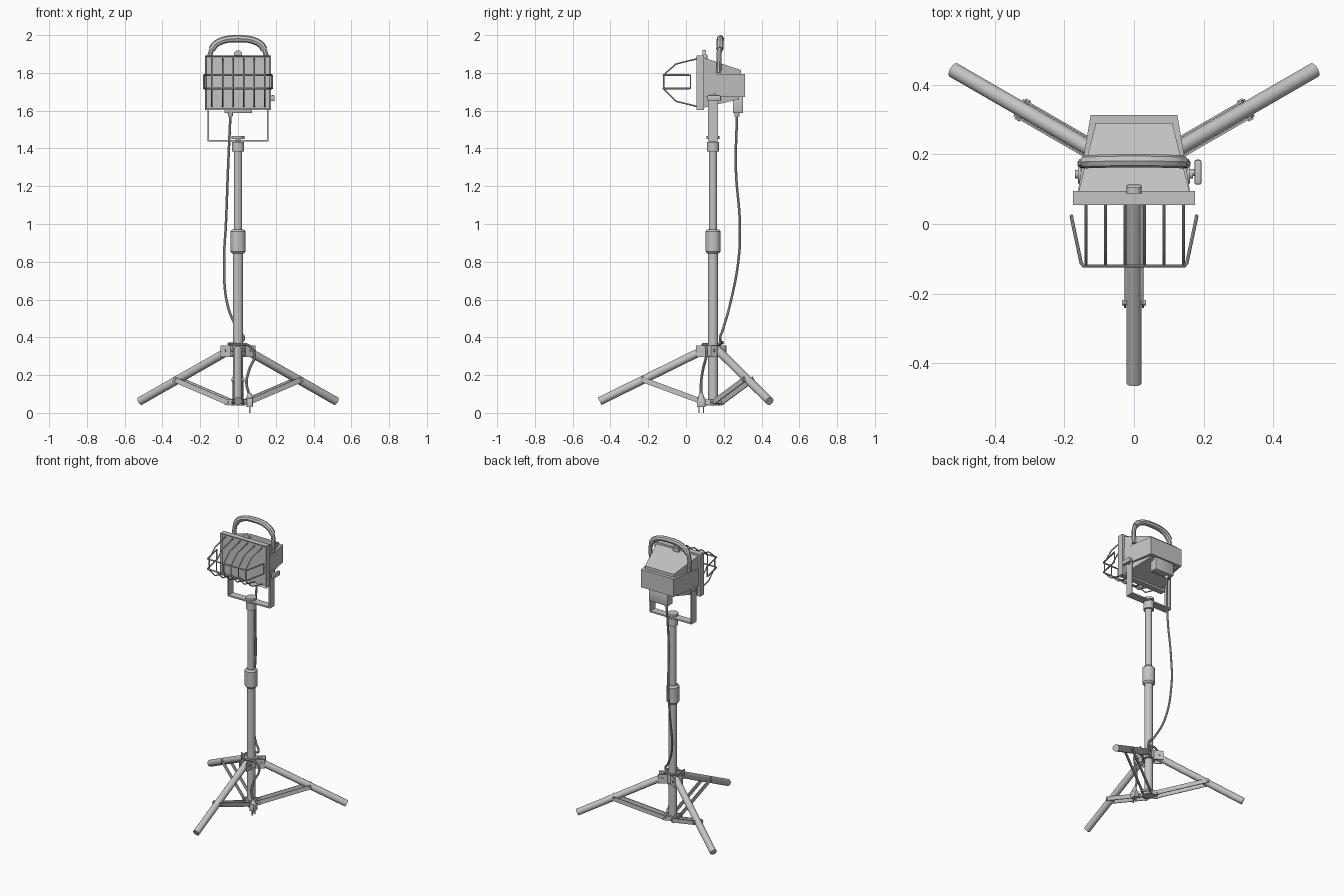
import bpy, bmesh, math
from mathutils import Vector, Matrix

cube = bpy.data.objects.get("Cube")
if cube:
    bpy.data.objects.remove(cube, do_unlink=True)

grey = bpy.data.materials.new("light_grey")
grey.use_nodes = True
grey.diffuse_color = (0.55, 0.55, 0.55, 1)
grey.node_tree.nodes["Principled BSDF"].inputs["Base Color"].default_value = (0.55, 0.55, 0.55, 1)

POLE_Y = 0.143


def finish(name, bm):
    """Turn a bmesh into a named object with sharp edges kept."""
    bmesh.ops.recalc_face_normals(bm, faces=bm.faces)
    mesh = bpy.data.meshes.new(name)
    bm.to_mesh(mesh)
    bm.free()
    mesh.materials.append(grey)
    mesh.shade_smooth()
    mesh.set_sharp_from_angle(angle=math.radians(35))
    obj = bpy.data.objects.new(name, mesh)
    bpy.context.collection.objects.link(obj)
    return obj


def rod(name, a, b, r, r2=None, sides=24):
    a, b = Vector(a), Vector(b)
    bm = bmesh.new()
    bmesh.ops.create_cone(bm, cap_ends=True, segments=sides, radius1=r,
                          radius2=r if r2 is None else r2, depth=(b - a).length)
    turn = (b - a).to_track_quat('Z', 'Y').to_matrix().to_4x4()
    bm.transform(Matrix.Translation((a + b) / 2) @ turn)
    return finish(name, bm)


def box(name, x, y, z, bevel=0.0, matrix=None):
    """Box from ranges along each axis."""
    bm = bmesh.new()
    bmesh.ops.create_cube(bm, size=1)
    for v in bm.verts:
        v.co = [r[0] if c < 0 else r[1] for c, r in zip(v.co, (x, y, z))]
    if bevel:
        bmesh.ops.bevel(bm, geom=bm.edges[:], offset=bevel, segments=2, affect='EDGES', profile=0.5)
    if matrix:
        bm.transform(matrix)
    return finish(name, bm)


def taper(name, y0, half0, z0, y1, half1, z1):
    """Box between a front rectangle and a back rectangle."""
    bm = bmesh.new()
    rings = [[bm.verts.new((sx * h, y, z[k])) for sx, k in ((-1, 0), (1, 0), (1, 1), (-1, 1))]
             for y, h, z in ((y0, half0, z0), (y1, half1, z1))]
    bm.faces.new(rings[0])
    bm.faces.new(rings[1])
    for i in range(4):
        j = (i + 1) % 4
        bm.faces.new((rings[0][i], rings[0][j], rings[1][j], rings[1][i]))
    return finish(name, bm)


def tube(name, points, r, closed=False, smooth=False):
    curve = bpy.data.curves.new(name, 'CURVE')
    curve.dimensions = '3D'
    curve.bevel_depth = r
    curve.bevel_resolution = 2
    curve.use_fill_caps = True
    curve.resolution_u = 8
    s = curve.splines.new('BEZIER' if smooth else 'POLY')
    pts = s.bezier_points if smooth else s.points
    pts.add(len(points) - 1)
    for p, co in zip(pts, points):
        if smooth:
            p.co = co
            p.handle_left_type = p.handle_right_type = 'AUTO'
        else:
            p.co = (*co, 1)
    s.use_cyclic_u = closed
    temp = bpy.data.objects.new(name + "_path", curve)
    bpy.context.collection.objects.link(temp)
    graph = bpy.context.evaluated_depsgraph_get()
    mesh = bpy.data.meshes.new_from_object(temp.evaluated_get(graph))
    bpy.data.objects.remove(temp, do_unlink=True)
    bm = bmesh.new()
    bm.from_mesh(mesh)
    return finish(name, bm)


def pole(name, z0, z1, r, r2=None):
    return rod(name, (0, POLE_Y, z0), (0, POLE_Y, z1), r, r2, 32)


# Telescopic pole
pole("lower_pole", 0.04, 0.86, 0.027)
pole("upper_pole", 0.86, 1.40, 0.022)
pole("pole_coupler", 0.855, 0.96, 0.04)
pole("coupler_top", 0.96, 0.972, 0.04, 0.03)
pole("coupler_base", 0.855, 0.843, 0.04, 0.03)
pole("pole_cap", 1.385, 1.435, 0.033)
pole("bracket_bolt", 1.43, 1.455, 0.014)
pole("bracket_nut", 1.45, 1.465, 0.034)
pole("leg_collar", 0.30, 0.36, 0.042)
pole("strut_collar", 0.04, 0.07, 0.036)

# Three legs, each with a hinge and a pair of flat struts
for label, angle in (("front", -90), ("left", 30), ("right", 150)):
    place = Matrix.Translation((0, POLE_Y, 0)) @ Matrix.Rotation(math.radians(angle), 4, 'Z')
    rod(label + "_leg", place @ Vector((0.045, 0, 0.335)), place @ Vector((0.6, 0, 0.062)), 0.022)
    for side in (-1, 1):
        y = sorted((side * 0.023, side * 0.029))
        box(label + "_hinge_plate", (0.02, 0.09), y, (0.295, 0.358), matrix=place)
        box(label + "_strut_lug", (0.02, 0.065), y, (0.042, 0.07), matrix=place)
        start, end = Vector((0.045, 0, 0.055)), Vector((0.37, 0, 0.175))
        slope = math.atan2(end.z - start.z, end.x - start.x)
        lay = place @ Matrix.Translation(start) @ Matrix.Rotation(-slope, 4, 'Y')
        box(label + "_strut", (-0.01, (end - start).length + 0.01), y, (-0.014, 0.014), matrix=lay)
    for name, x, z in (("hinge", 0.065, 0.33), ("brace", 0.37, 0.175), ("strut", 0.05, 0.056)):
        rod(f"{label}_{name}_pin", place @ Vector((x, -0.034, z)),
            place @ Vector((x, 0.034, z)), 0.008, sides=12)

# U-shaped bracket with rounded arm ends
box("bracket_base", (-0.16, 0.16), (0.117, 0.17), (1.436, 1.445))
for side, label in ((1, "left"), (-1, "right")):
    xs = sorted((side * 0.153, side * 0.161))
    box(label + "_bracket_arm", xs, (0.117, 0.17), (1.436, 1.668))
    rod(label + "_bracket_end", (xs[0], POLE_Y, 1.668), (xs[1], POLE_Y, 1.668), 0.0265)
    rod(label + "_pivot", (side * 0.13, POLE_Y, 1.668), (side * 0.17, POLE_Y, 1.668), 0.012)

# Tilt knob on the left arm
rod("knob_stem", (0.16, POLE_Y + 0.005, 1.665), (0.18, POLE_Y + 0.005, 1.665), 0.01)
box("tilt_knob", (0.174, 0.194), (0.113, 0.185), (1.65, 1.682), bevel=0.006)

# Lamp front frame with recessed glass
bm = bmesh.new()
bmesh.ops.create_cube(bm, size=1)
bm.transform(Matrix.Translation((0, 0.075, 1.748)) @ Matrix.Diagonal((0.35, 0.04, 0.29, 1)))
front = min(bm.faces, key=lambda f: f.calc_center_median().y)
bmesh.ops.inset_region(bm, faces=[front], thickness=0.013)
bmesh.ops.translate(bm, verts=front.verts, vec=(0, 0.012, 0))
finish("lamp_frame", bm)

# Lamp housing: sloped top, wide band, sloped underside
taper("housing_top", 0.09, 0.16, (1.75, 1.882), 0.29, 0.11, (1.75, 1.815))
taper("housing_band", 0.09, 0.162, (1.672, 1.794), 0.313, 0.125, (1.672, 1.794))
taper("housing_underside", 0.09, 0.155, (1.615, 1.70), 0.28, 0.11, (1.66, 1.70))
box("junction_box", (-0.072, 0.074), (0.248, 0.302), (1.587, 1.676), bevel=0.004)
rod("cable_gland", (-0.04, 0.27, 1.57), (-0.04, 0.27, 1.59), 0.012, 0.015)

# Latch at the top of the frame
box("frame_latch", (-0.022, 0.022), (0.088, 0.113), (1.865, 1.898), bevel=0.004)
rod("latch_round", (0, 0.088, 1.898), (0, 0.105, 1.898), 0.022)

# Carrying handle with a thicker grip
handle = [(-0.145, 0.173, 1.80), (-0.144, 0.176, 1.91), (-0.115, 0.18, 1.955), (0, 0.182, 1.981),
          (0.115, 0.18, 1.955), (0.144, 0.176, 1.91), (0.145, 0.173, 1.80)]
tube("handle", handle, 0.014, smooth=True)
grip = [(-0.14, 0.179, 1.925), (-0.112, 0.18, 1.957), (0, 0.182, 1.981),
        (0.112, 0.18, 1.957), (0.14, 0.179, 1.925)]
tube("handle_grip", grip, 0.019, smooth=True)

# Wire guard: bent upright wires and a closed loop around them
profile = [(0.06, 1.875), (-0.053, 1.847), (-0.118, 1.79), (-0.118, 1.714),
           (-0.053, 1.65), (0.06, 1.622)]
for i in range(6):
    x = -0.138 + i * 0.056
    tube("guard_wire", [(x, y, z) for y, z in profile], 0.004)
half = [(0.145, -0.121), (0.152, -0.112), (0.179, 0.015), (0.18, 0.024)]
upper = [(-x, y, 1.788) for x, y in reversed(half)] + [(x, y, 1.788) for x, y in half]
lower = [(x, y, 1.718) for x, y, z in reversed(upper)]
tube("guard_loop", upper + lower, 0.005, closed=True)

# Power cable hanging from the junction box, wrapped round the collar, with plug
cable = [(-0.04, 0.27, 1.58), (-0.053, 0.264, 1.29), (-0.064, 0.285, 1.0), (-0.073, 0.279, 0.82),
         (-0.055, 0.232, 0.57), (0.0, 0.195, 0.44), (0.03, 0.18, 0.39), (-0.015, 0.192, 0.37),
         (-0.05, 0.145, 0.366), (-0.01, 0.092, 0.362), (0.06, 0.105, 0.355), (0.087, 0.108, 0.31),
         (0.06, 0.09, 0.23), (0.045, 0.08, 0.16), (0.062, 0.08, 0.09)]
tube("power_cable", cable, 0.007, smooth=True)
rod("plug_neck", (0.062, 0.08, 0.075), (0.062, 0.08, 0.105), 0.02, 0.009)
box("plug_body", (0.045, 0.079), (0.057, 0.103), (0.03, 0.078), bevel=0.005)
for dy in (-0.012, 0.012):
    box("plug_prong", (0.058, 0.066), (0.077 + dy, 0.083 + dy), (0, 0.035))
